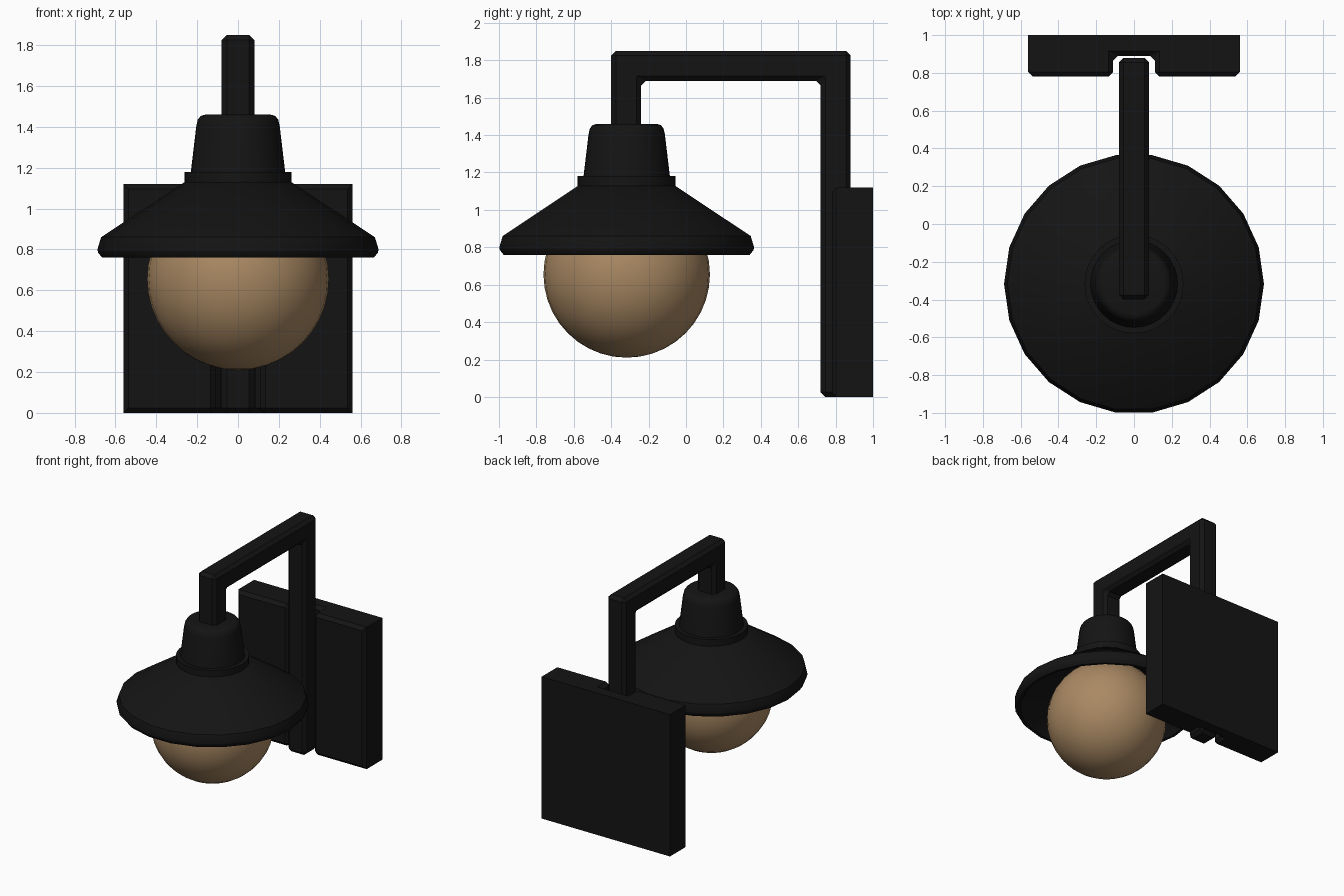
import bpy, bmesh, math
from mathutils import Vector, Matrix

if "Cube" in bpy.data.objects:
    bpy.data.objects.remove(bpy.data.objects["Cube"])

LAMP_Y = -0.317


def material(name, rgb):
    m = bpy.data.materials.new(name)
    m.diffuse_color = (*rgb, 1)
    m.use_nodes = True
    m.node_tree.nodes["Principled BSDF"].inputs["Base Color"].default_value = m.diffuse_color
    return m


BLACK = material("black_metal", (0.007, 0.007, 0.007))
GLASS = material("warm_glass", (0.40, 0.25, 0.125))


def finish(bm, name, mat, angle=35):
    bmesh.ops.recalc_face_normals(bm, faces=bm.faces)
    me = bpy.data.meshes.new(name)
    bm.to_mesh(me)
    bm.free()
    me.materials.append(mat)
    ob = bpy.data.objects.new(name, me)
    bpy.context.collection.objects.link(ob)
    bpy.ops.object.select_all(action='DESELECT')
    ob.select_set(True)
    bpy.context.view_layer.objects.active = ob
    bpy.ops.object.shade_smooth_by_angle(angle=math.radians(angle))
    return ob


def extrude_outline(points, direction):
    bm = bmesh.new()
    face = bm.faces.new([bm.verts.new(p) for p in points])
    ext = bmesh.ops.extrude_face_region(bm, geom=[face])
    moved = [g for g in ext["geom"] if isinstance(g, bmesh.types.BMVert)]
    bmesh.ops.translate(bm, verts=moved, vec=direction)
    bmesh.ops.recalc_face_normals(bm, faces=bm.faces)
    return bm


def lathe(name, profile, sides, mat, angle=35):
    bm = bmesh.new()
    vs = [bm.verts.new((r, LAMP_Y, z)) for r, z in profile]
    # edges of the profile, spun a full turn around the lamp axis
    pairs = [(a, b) for a, b in zip(vs, vs[1:])]
    if profile[0][0] and profile[-1][0]:
        pairs.append((vs[-1], vs[0]))
    edges = [bm.edges.new(p) for p in pairs]
    for v in vs:
        v.co.y = LAMP_Y
    bmesh.ops.spin(bm, geom=vs + edges, cent=(0, LAMP_Y, 0), axis=(0, 0, 1),
                   angle=2 * math.pi, steps=sides)
    bmesh.ops.remove_doubles(bm, verts=bm.verts, dist=0.0005)
    return finish(bm, name, mat, angle)


# wall plate with a vertical channel, bevelled on its front only
plate = [(-0.56, 1.0), (-0.56, 0.78), (-0.11, 0.78), (-0.11, 0.89),
         (0.11, 0.89), (0.11, 0.78), (0.56, 0.78), (0.56, 1.0)]
bm = extrude_outline([(x, y, 0) for x, y in plate], (0, 0, 1.12))
front = [e for e in bm.edges if all(v.co.y < 0.95 for v in e.verts)]
bmesh.ops.bevel(bm, geom=front, offset=0.025, segments=1, profile=0.5, affect='EDGES')
finish(bm, "wall_plate", BLACK, 30)

# square-section hooked arm
hook = [(0.88, 0.0), (0.88, 1.85), (-0.40, 1.85), (-0.40, 1.40),
        (-0.24, 1.40), (-0.24, 1.69), (0.72, 1.69), (0.72, 0.0)]
bm = extrude_outline([(-0.08, y, z) for y, z in hook], (0.16, 0, 0))
bmesh.ops.bevel(bm, geom=bm.edges[:], offset=0.025, segments=1, profile=0.5, affect='EDGES')
finish(bm, "hooked_arm", BLACK, 30)

# hollow conical shade with a rolled rim
lathe("shade", [(0, 1.15), (0.23, 1.15), (0.67, 0.86), (0.688, 0.80), (0.685, 0.785),
                (0.665, 0.76), (0.645, 0.76), (0.63, 0.785), (0.60, 0.845),
                (0.22, 1.09), (0, 1.09)], 22, BLACK)

# collar and socket cap above the shade
lathe("collar", [(0, 1.10), (0.262, 1.12), (0.262, 1.18), (0, 1.18)], 32, BLACK)
lathe("socket_cap", [(0, 1.16), (0.232, 1.17), (0.204, 1.405), (0.197, 1.435),
                     (0.183, 1.453), (0.16, 1.46), (0, 1.46)], 32, BLACK, 40)

# glass globe
bm = bmesh.new()
bmesh.ops.create_uvsphere(bm, u_segments=32, v_segments=20, radius=0.445,
                          matrix=Matrix.Translation(Vector((0, LAMP_Y, 0.655))))
finish(bm, "globe", GLASS, 60)
